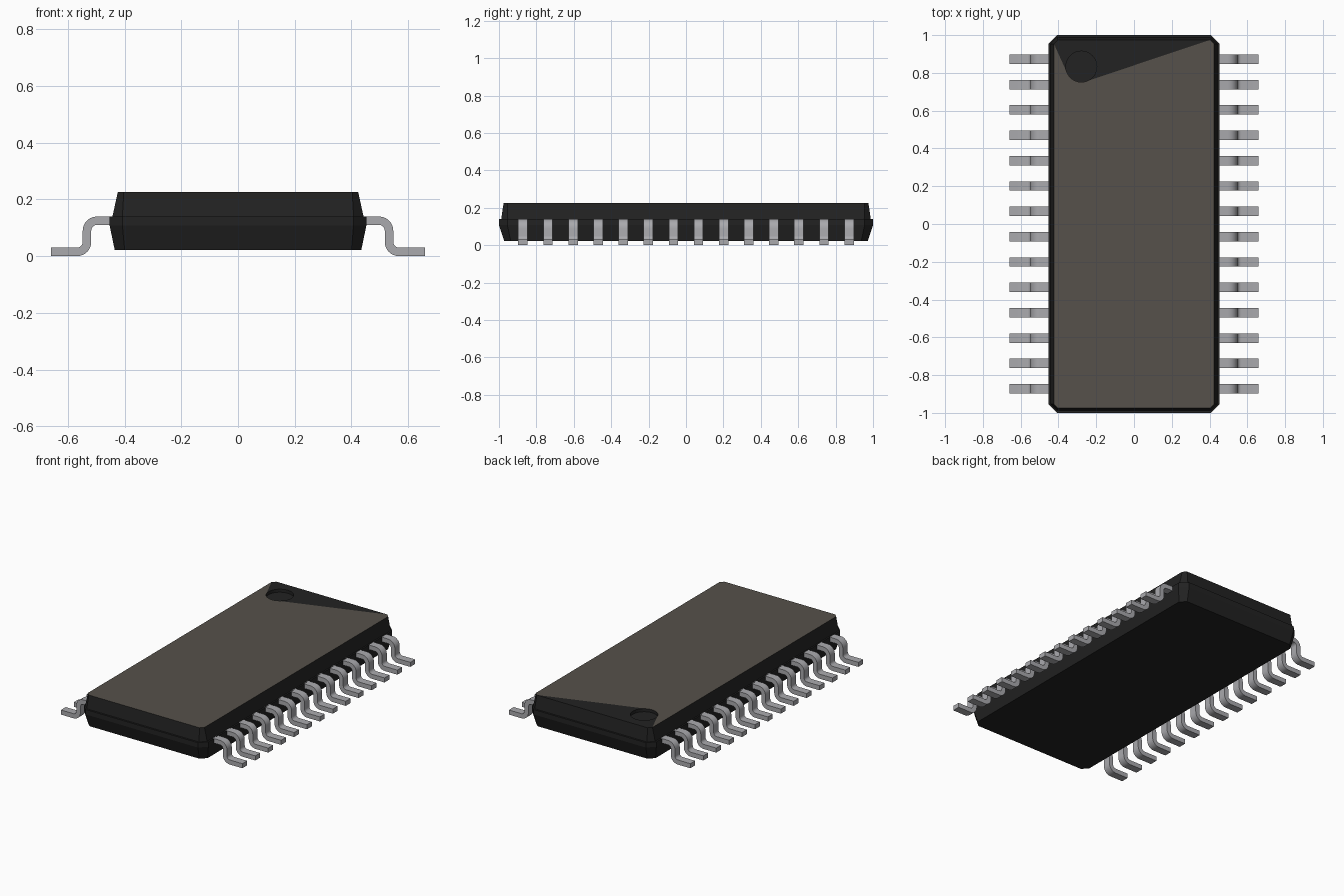
import bpy, bmesh, math
from math import cos, sin, pi

if "Cube" in bpy.data.objects:
    bpy.data.objects.remove(bpy.data.objects["Cube"])


def material(name, rgb):
    m = bpy.data.materials.new(name)
    m.diffuse_color = (*rgb, 1)
    m.use_nodes = True
    m.node_tree.nodes["Principled BSDF"].inputs["Base Color"].default_value = m.diffuse_color
    return m


black = material("black_resin", (0.016, 0.016, 0.016))
taupe = material("taupe_top", (0.093, 0.083, 0.069))
metal = material("lead_metal", (0.40, 0.40, 0.42))


def make_object(name, bm, mats):
    bmesh.ops.recalc_face_normals(bm, faces=bm.faces)
    me = bpy.data.meshes.new(name)
    bm.to_mesh(me)
    bm.free()
    for m in mats:
        me.materials.append(m)
    ob = bpy.data.objects.new(name, me)
    bpy.context.collection.objects.link(ob)
    return ob


# Package body: stacked chamfered rectangles (z, half width, half length, chamfer)
LEVELS = [(0.022, 0.435, 0.972, 0.035), (0.108, 0.453, 1.0, 0.045),
          (0.14, 0.453, 1.0, 0.045), (0.14, 0.443, 0.988, 0.035),
          (0.227, 0.424, 0.975, 0.021)]
bm = bmesh.new()


def ring(z, x, y, c):
    pts = [(x, y - c), (x - c, y), (c - x, y), (-x, y - c),
           (-x, c - y), (c - x, -y), (x - c, -y), (x, c - y)]
    return [bm.verts.new((px, py, z)) for px, py in pts]


def bridge(a, b):
    for i in range(len(a)):
        j = (i + 1) % len(a)
        bm.faces.new((a[i], a[j], b[j], b[i]))


rings = [ring(*lv) for lv in LEVELS]
for lo, hi in zip(rings, rings[1:]):
    bridge(lo, hi)
bm.faces.new(rings[0][::-1])

# Round recess, with the top split along tangents from two corners
CX, CY, R, DEPTH = -0.279, 0.833, 0.082, 0.02
top = rings[-1]
z_top = LEVELS[-1][0]


def tangent_angle(v, side):
    dx, dy = v.co.x - CX, v.co.y - CY
    return math.atan2(dy, dx) + side * math.acos(R / math.hypot(dx, dy))


right_corner, left_corner = top[1], top[3]
a0 = tangent_angle(right_corner, -1)
a1 = tangent_angle(left_corner, 1)
UP, LOW = 26, 8
angles = [a0 + (a1 - a0) * i / UP for i in range(UP)]
angles += [a1 + (a0 + 2 * pi - a1) * i / LOW for i in range(LOW)]
rim = [bm.verts.new((CX + R * cos(a), CY + R * sin(a), z_top)) for a in angles]
floor = [bm.verts.new((v.co.x, v.co.y, z_top - DEPTH)) for v in rim]
bridge(rim, floor)
bm.faces.new(floor)
bm.faces.new([right_corner, top[2], left_corner] + rim[:UP + 1][::-1])
main = bm.faces.new([left_corner] + top[4:] + [top[0], right_corner, rim[0]]
                    + rim[UP:][::-1])
main.material_index = 1
make_object("package_body", bm, [black, taupe])


# Gull-wing lead outline in x and z
def arc(cx, cz, r, start, end, n=6):
    return [(cx + r * cos(math.radians(start + (end - start) * i / n)),
             cz + r * sin(math.radians(start + (end - start) * i / n)))
            for i in range(n + 1)]


OUTER, INNER = 0.05, 0.02
upper = [(0.43, 0.14)] + arc(0.498, 0.09, OUTER, 90, 0) \
    + arc(0.568, 0.05, INNER, 180, 270) + [(0.66, 0.03)]
lower = [(0.66, 0.0)] + arc(0.568, 0.05, OUTER, 270, 180) \
    + arc(0.498, 0.09, INNER, 0, 90) + [(0.43, 0.11)]
outline = upper + lower

# Fourteen leads along each long side
COUNT, SPAN, HALF = 14, 0.872, 0.025
for side, label in ((1, "right"), (-1, "left")):
    bm = bmesh.new()
    for i in range(COUNT):
        y = -SPAN + 2 * SPAN * i / (COUNT - 1)
        near = [bm.verts.new((side * x, y - HALF, z)) for x, z in outline]
        far = [bm.verts.new((side * x, y + HALF, z)) for x, z in outline]
        bridge(near, far)
        bm.faces.new(near[::-1])
        bm.faces.new(far)
    ob = make_object(label + "_leads", bm, [metal])
    bpy.ops.object.select_all(action='DESELECT')
    ob.select_set(True)
    bpy.context.view_layer.objects.active = ob
    bpy.ops.object.shade_smooth_by_angle(angle=math.radians(30))
